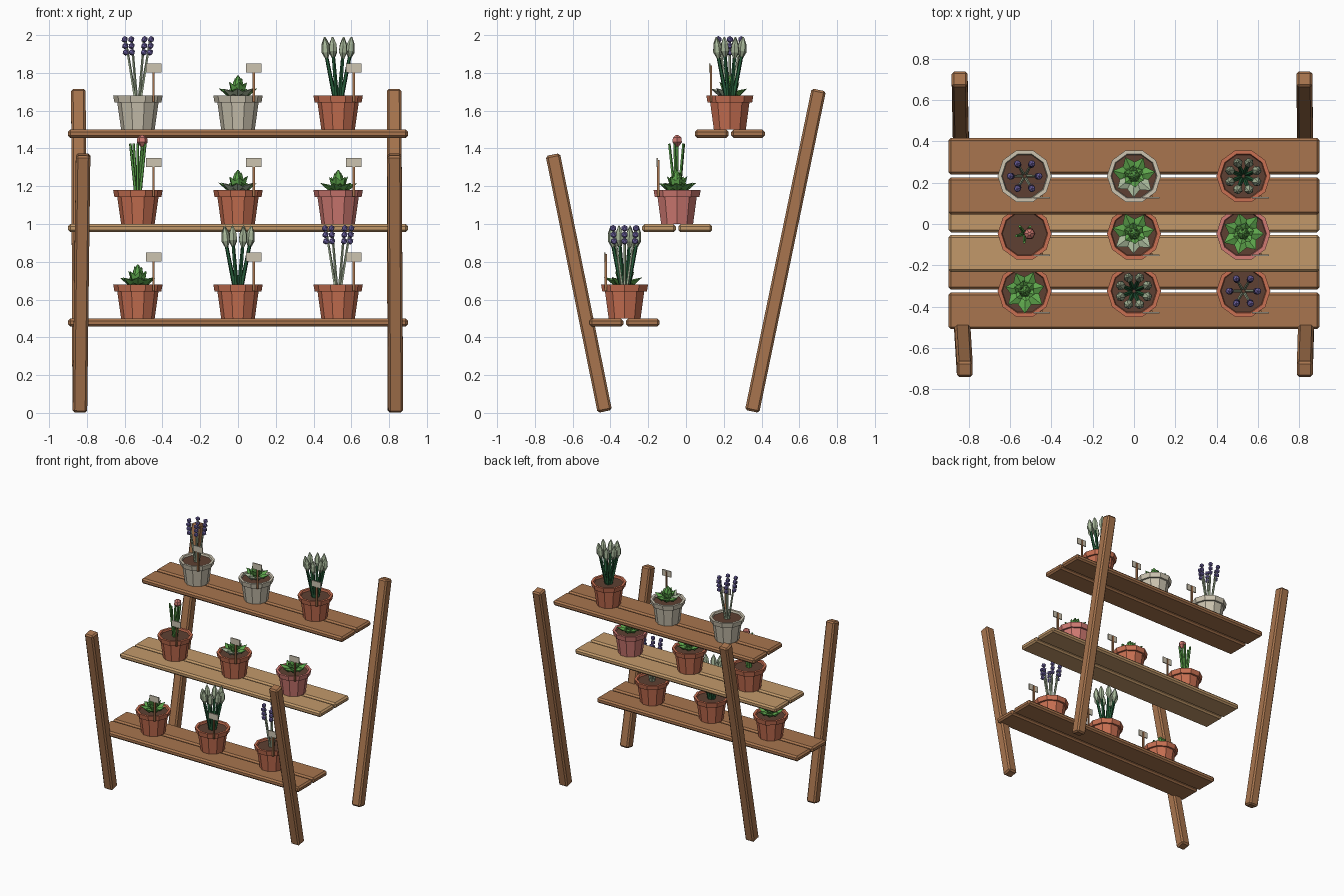
import bpy, bmesh, math, random
from mathutils import Vector, Matrix

if "Cube" in bpy.data.objects:
    bpy.data.objects.remove(bpy.data.objects["Cube"])

random.seed(4)


def material(name, rgb):
    lin = [(c / 255 / 12.92) if c < 11 else ((c / 255 + 0.055) / 1.055) ** 2.4 for c in rgb]
    m = bpy.data.materials.new(name)
    m.diffuse_color = (*lin, 1)
    m.use_nodes = True
    m.node_tree.nodes["Principled BSDF"].inputs["Base Color"].default_value = m.diffuse_color
    return m


M = {n: material(n, c) for n, c in {
    "brown wood": (168, 117, 78), "light wood": (194, 153, 106),
    "terracotta": (200, 112, 82), "pink clay": (208, 122, 114),
    "stone": (204, 196, 176), "soil": (94, 64, 50),
    "green": (94, 166, 76), "dark green": (38, 94, 58),
    "sage": (168, 184, 154), "purple": (114, 102, 168)}.items()}


def make(name, bm, *mats, bevel=0):
    bmesh.ops.recalc_face_normals(bm, faces=bm.faces)
    me = bpy.data.meshes.new(name)
    bm.to_mesh(me)
    bm.free()
    ob = bpy.data.objects.new(name, me)
    bpy.context.collection.objects.link(ob)
    for m in mats:
        me.materials.append(M[m])
    if bevel:
        b = ob.modifiers.new("chamfer", 'BEVEL')
        b.width, b.segments = bevel, 1
    return ob


def box(bm, size, mat):
    bmesh.ops.create_cube(bm, size=1, matrix=mat @ Matrix.Diagonal((*size, 1)))


def beam(bm, a, b, w):
    a, b = Vector(a), Vector(b)
    d = (b - a).normalized()
    x = (Vector((1, 0, 0)) - d * d.x).normalized()
    rot = Matrix((x, d.cross(x), d)).transposed().to_4x4()
    box(bm, (w, w, (b - a).length), Matrix.Translation((a + b) / 2) @ rot)


def stem(bm, a, b, r1, r2, sides=5):
    a, b = Vector(a), Vector(b)
    q = (b - a).to_track_quat('Z', 'Y').to_matrix().to_4x4()
    bmesh.ops.create_cone(bm, cap_ends=True, segments=sides, radius1=r1, radius2=r2,
                          depth=(b - a).length, matrix=Matrix.Translation((a + b) / 2) @ q)


def lathe(bm, prof, sides, at=(0, 0, 0), axis=(0, 0, 1), mats=None):
    q = Vector(axis).to_track_quat('Z', 'Y').to_matrix() if axis != (0, 0, 1) else Matrix.Identity(3)
    rings = [[bm.verts.new(Vector(at) + q @ Vector((r * math.cos(t), r * math.sin(t), z)))
              for t in (2 * math.pi * k / sides for k in range(sides))] for r, z in prof]
    for j in range(len(rings) - 1):
        for k in range(sides):
            n = (k + 1) % sides
            bm.faces.new((rings[j][k], rings[j][n], rings[j + 1][n], rings[j + 1][k]))
    bm.faces.new(rings[0][::-1])
    return bm.faces.new(rings[-1])


# Leaning legs: bottom and top centre points
for name, a, b in [("front_leg_left", (-.837, -.43, .008), (-.82, -.705, 1.367)),
                   ("front_leg_right", (.836, -.43, .008), (.828, -.705, 1.367)),
                   ("back_leg_left", (-.838, .35, .008), (-.845, .703, 1.71)),
                   ("back_leg_right", (.83, .35, .008), (.826, .703, 1.71))]:
    bm = bmesh.new()
    beam(bm, a, b, .077)
    make(name, bm, "brown wood", bevel=.011)

# Shelves of two planks each
SHELVES = [("bottom", .5, -.325, "brown wood"), ("middle", 1.0, -.047, "light wood"),
           ("top", 1.5, .232, "brown wood")]
for label, z, y, wood in SHELVES:
    for side, s in (("front", -1), ("back", 1)):
        bm = bmesh.new()
        box(bm, (1.80, .178, .043), Matrix.Translation((0, y + s * .096, z - .022)))
        make(f"{label}_shelf_{side}_plank", bm, wood, bevel=.012)


# Ten sided pot with rim and soil
def pot(name, o, clay):
    bm = bmesh.new()
    soil = lathe(bm, [(.089, 0), (.109, .142), (.124, .142), (.131, .18), (.112, .18), (.108, .165)], 10, o)
    soil.material_index = 1
    make(name + "_pot", bm, clay, "soil")


# Stake and label at the front right of the pot
def marker(name, o):
    bm = bmesh.new()
    beam(bm, o + Vector((.083, -.1, .145)), o + Vector((.083, -.1, .34)), .012)
    make(name + "_stake", bm, "brown wood")
    bm = bmesh.new()
    box(bm, (.082, .008, .048), Matrix.Translation(o + Vector((.083, -.105, .325))))
    make(name + "_label", bm, "stone")


def ring(n, r, z, phase=0):
    for k in range(n):
        t = 2 * math.pi * k / n + phase
        yield Vector((r * math.cos(t), r * math.sin(t), z))


# Lavender: six stems with three beads each
def lavender(name, o, _):
    stems, beads = bmesh.new(), bmesh.new()
    for p in ring(6, 1, 0):
        stem(stems, o + p * .014 + Vector((0, 0, .16)), o + p * .066 + Vector((0, 0, .48)), .008, .006)
        for k in range(3):
            c = o + p * (.064 + .003 * k) + Vector((0, 0, .409 + .034 * k))
            bmesh.ops.create_icosphere(beads, subdivisions=1, radius=.0185, matrix=Matrix.Translation(c))
    make(name + "_lavender_stems", stems, "sage")
    make(name + "_lavender_flowers", beads, "purple")


# Pale buds on dark stems
def buds(name, o, _):
    stems, heads = bmesh.new(), bmesh.new()
    for k, p in enumerate(ring(8, 1, 0, math.pi / 8)):
        top = o + p * .067 + Vector((0, 0, .385 + .008 * (k % 2)))
        stem(stems, o + p * .018 + Vector((0, 0, .16)), top, .012, .009)
        lathe(heads, [(.006, -.012), (.024, .025), (.020, .062), (.004, .098)], 6, top, p * .1 + Vector((0, 0, 1)))
    make(name + "_bud_stems", stems, "dark green")
    make(name + "_buds", heads, "sage")


# Single flower among narrow blades
def flower(name, o, _):
    blades, head = bmesh.new(), bmesh.new()
    for p in ring(5, 1, 0, .9):
        stem(blades, o + p * .012 + Vector((0, 0, .16)), o + p * .042 + Vector((0, 0, .425)), .009, .007)
    tip = o + Vector((.023, 0, .415))
    stem(blades, o + Vector((0, 0, .16)), tip, .009, .008)
    lathe(head, [(.010, -.005), (.029, .018), (.026, .042), (.008, .056)], 6, tip)
    make(name + "_flower_leaves", blades, "green")
    make(name + "_flower_head", head, "pink clay")


# Faceted rosette leaf: ridged diamond
def leaf(bm, o, ang, length, width, tilt, mi):
    rot = Matrix.Rotation(ang, 3, 'Z') @ Matrix.Rotation(-tilt, 3, 'Y')
    pts = [(0, 0, 0), (.5, .5, .004), (1, 0, .012), (.5, -.5, .004), (.5, 0, .018), (.5, 0, -.014)]
    v = [bm.verts.new(o + rot @ Vector((x * length, y * width, z))) for x, y, z in pts]
    for k in range(4):
        for c in (4, 5):
            bm.faces.new((v[k], v[(k + 1) % 4], v[c])).material_index = mi


def succulent(name, o, pale):
    bm = bmesh.new()
    c, ph = o + Vector((0, 0, .175)), random.random()
    for n, length, width, tilt, lift in ((7, .112, .078, .28, 0), (6, .082, .06, .7, .015), (5, .07, .045, 1.1, .03)):
        for k in range(n):
            a = ph + 2 * math.pi * k / n
            front = pale and n == 7 and math.sin(a) < -.55
            leaf(bm, c + Vector((0, 0, lift)), a, length * random.uniform(.92, 1.06), width, tilt, int(front))
        ph += .45
    lathe(bm, [(.02, -.015), (.032, .05), (.024, .08), (.004, .11)], 6, c)
    make(name + "_succulent", bm, "green", "sage")


# Planting plan: three pots on each shelf, left to right
PLAN = [[("terracotta", succulent, 0), ("terracotta", buds, 0), ("terracotta", lavender, 0)],
        [("terracotta", flower, 0), ("terracotta", succulent, 1), ("pink clay", succulent, 0)],
        [("stone", lavender, 0), ("stone", succulent, 1), ("terracotta", buds, 0)]]
for (label, z, y, _), row in zip(SHELVES, PLAN):
    for pos, x, (clay, plant, pale) in zip(("left", "centre", "right"), (-.53, 0, .53), row):
        name, o = f"{label}_{pos}", Vector((x, y, z))
        pot(name, o, clay)
        marker(name, o)
        plant(name, o, pale)
